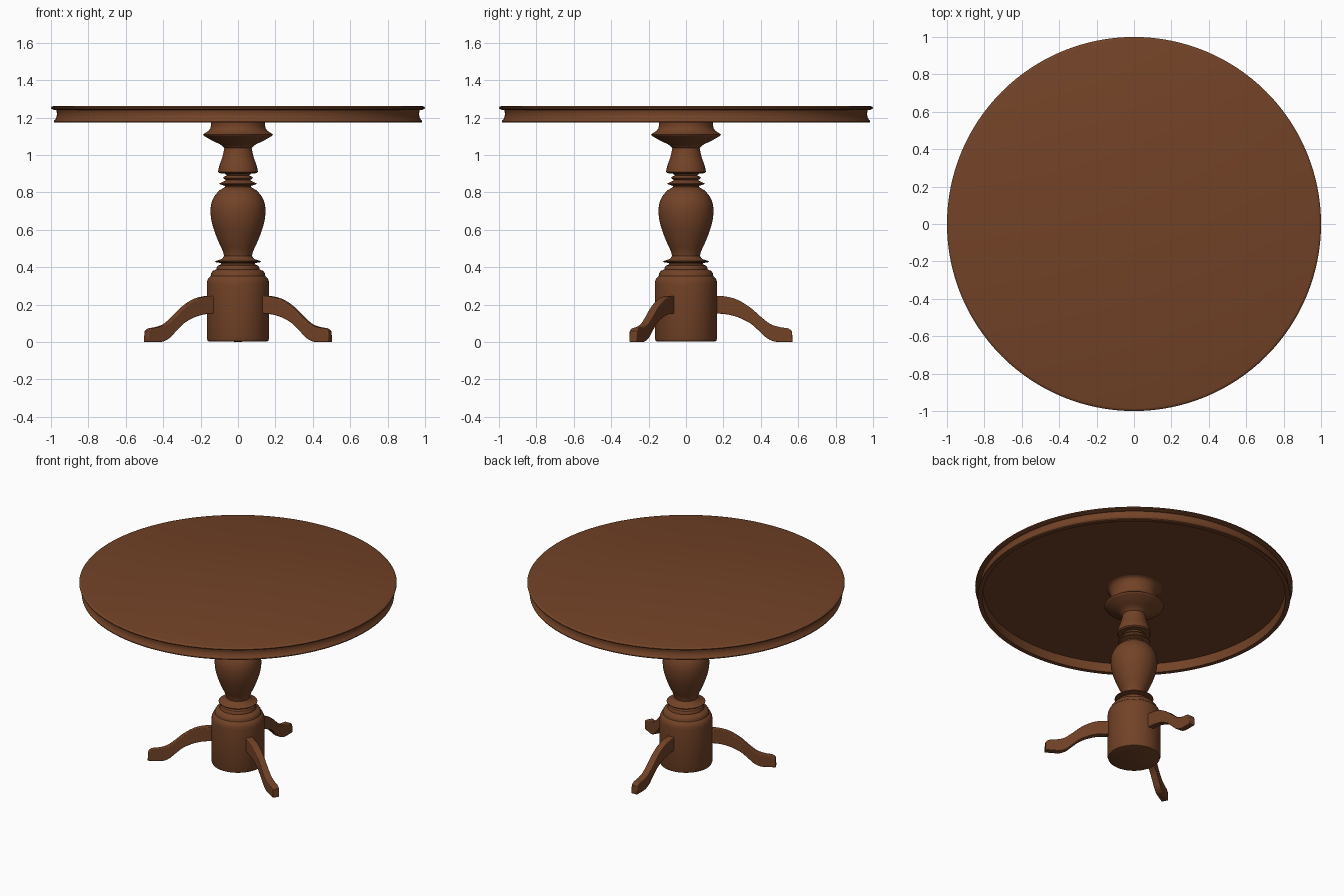
import bpy, bmesh, math
from mathutils import Vector, Matrix

if "Cube" in bpy.data.objects:
    bpy.data.objects.remove(bpy.data.objects["Cube"])

wood = bpy.data.materials.new("brown wood")
wood.diffuse_color = (0.17, 0.055, 0.02, 1)
wood.use_nodes = True
wood.node_tree.nodes["Principled BSDF"].inputs["Base Color"].default_value = wood.diffuse_color


def smooth_path(pts, steps=5):
    """Catmull-Rom curve through a few points."""
    p = [Vector(q) for q in pts]
    p = [2 * p[0] - p[1]] + p + [2 * p[-1] - p[-2]]
    out = []
    for a, b, c, d in zip(p, p[1:], p[2:], p[3:]):
        for i in range(steps):
            t = i / steps
            out.append(0.5 * (2 * b + (c - a) * t + (2 * a - 5 * b + 4 * c - d) * t * t
                              + (3 * b - a - 3 * c + d) * t ** 3))
    return [tuple(v) for v in out] + [tuple(pts[-1])]


def finish(bm, name, angle):
    bmesh.ops.recalc_face_normals(bm, faces=bm.faces)
    me = bpy.data.meshes.new(name)
    bm.to_mesh(me)
    bm.free()
    me.materials.append(wood)
    me.shade_smooth()
    me.set_sharp_from_angle(angle=math.radians(angle))
    ob = bpy.data.objects.new(name, me)
    bpy.context.collection.objects.link(ob)
    return ob


def lathe(name, profile, segs, angle=35):
    """Spin an (r, z) profile, capped at both ends, round the z axis."""
    bm = bmesh.new()
    rings = []
    for r, z in profile:
        if r < 1e-6:
            rings.append([bm.verts.new((0, 0, z))])
        else:
            rings.append([bm.verts.new((r * math.cos(math.tau * i / segs),
                                        r * math.sin(math.tau * i / segs), z))
                          for i in range(segs)])
    for a, b in zip(rings, rings[1:]):
        for i in range(segs):
            j = (i + 1) % segs
            quad = [a[i % len(a)], a[j % len(a)], b[j % len(b)], b[i % len(b)]]
            bm.faces.new(list(dict.fromkeys(quad)))
    return finish(bm, name, angle)


# Round top: rolled rim, groove, flared apron, hollow underneath
lathe("table_top", [
    (0, 1.262), (0.985, 1.262), (0.995, 1.259), (1.0, 1.253), (0.998, 1.247),
    (0.985, 1.241), (0.972, 1.24), (0.97, 1.234), (0.968, 1.22), (0.97, 1.205),
    (0.977, 1.19), (0.985, 1.18), (0.984, 1.174), (0.955, 1.174),
    (0.95, 1.235), (0, 1.235)], 128)

# Turned pedestal, top to bottom
cap = smooth_path([(0.19, 1.24), (0.16, 1.225), (0.147, 1.19), (0.146, 1.15), (0.16, 1.128), (0.187, 1.11)])
neck = smooth_path([(0.183, 1.103), (0.14, 1.078), (0.095, 1.056), (0.073, 1.038)])
bell = smooth_path([(0.074, 1.03), (0.085, 0.985), (0.099, 0.945), (0.107, 0.91)])
rings = [(0.1, 0.903), (0.07, 0.9), (0.06, 0.89), (0.075, 0.884), (0.08, 0.877), (0.073, 0.87),
         (0.065, 0.866), (0.073, 0.86), (0.1, 0.848), (0.099, 0.844), (0.07, 0.835)]
vase = smooth_path([(0.07, 0.828), (0.105, 0.805), (0.136, 0.76), (0.147, 0.705), (0.139, 0.635),
                    (0.112, 0.555), (0.083, 0.49), (0.074, 0.46)])
base = [(0.085, 0.445), (0.122, 0.432), (0.12, 0.427), (0.09, 0.422), (0.09, 0.416), (0.108, 0.408),
        (0.115, 0.395), (0.115, 0.388), (0.135, 0.38), (0.144, 0.368), (0.146, 0.352), (0.158, 0.342),
        (0.165, 0.326), (0.167, 0.305), (0.167, 0.02), (0.162, 0.006), (0.155, 0.003), (0, 0.003)]
lathe("pedestal", [(0, 1.24)] + cap + neck + bell + rings + vase + base, 64)

# Three curved legs, one pointing to the back
upper = smooth_path([(0.12, 0.247), (0.2, 0.245), (0.27, 0.228), (0.34, 0.187), (0.4, 0.135),
                     (0.45, 0.097), (0.5, 0.08), (0.545, 0.073), (0.567, 0.058)])
lower = smooth_path([(0.12, 0.152), (0.2, 0.15), (0.27, 0.135), (0.34, 0.102), (0.39, 0.06),
                     (0.43, 0.023), (0.465, 0.005), (0.5, 0.0), (0.57, 0.0)])
HALF = 0.022
for name, deg in (("back_leg", 90), ("right_leg", -30), ("left_leg", 210)):
    bm = bmesh.new()
    outline = upper + lower[::-1]
    near = [bm.verts.new((r, -HALF, z)) for r, z in outline]
    far = [bm.verts.new((r, HALF, z)) for r, z in outline]
    n, k = len(outline), len(upper)
    for i in range(n):
        j = (i + 1) % n
        bm.faces.new([near[i], near[j], far[j], far[i]])
    for side in (near, far):
        for i in range(k - 1):
            bm.faces.new([side[i], side[i + 1], side[n - 2 - i], side[n - 1 - i]])
    bmesh.ops.rotate(bm, verts=bm.verts, cent=(0, 0, 0),
                     matrix=Matrix.Rotation(math.radians(deg), 3, 'Z'))
    leg = finish(bm, name, 40)
    bev = leg.modifiers.new("rounded edges", 'BEVEL')
    bev.width = 0.009
    bev.segments = 3
    bev.limit_method = 'ANGLE'
    bev.angle_limit = math.radians(50)
